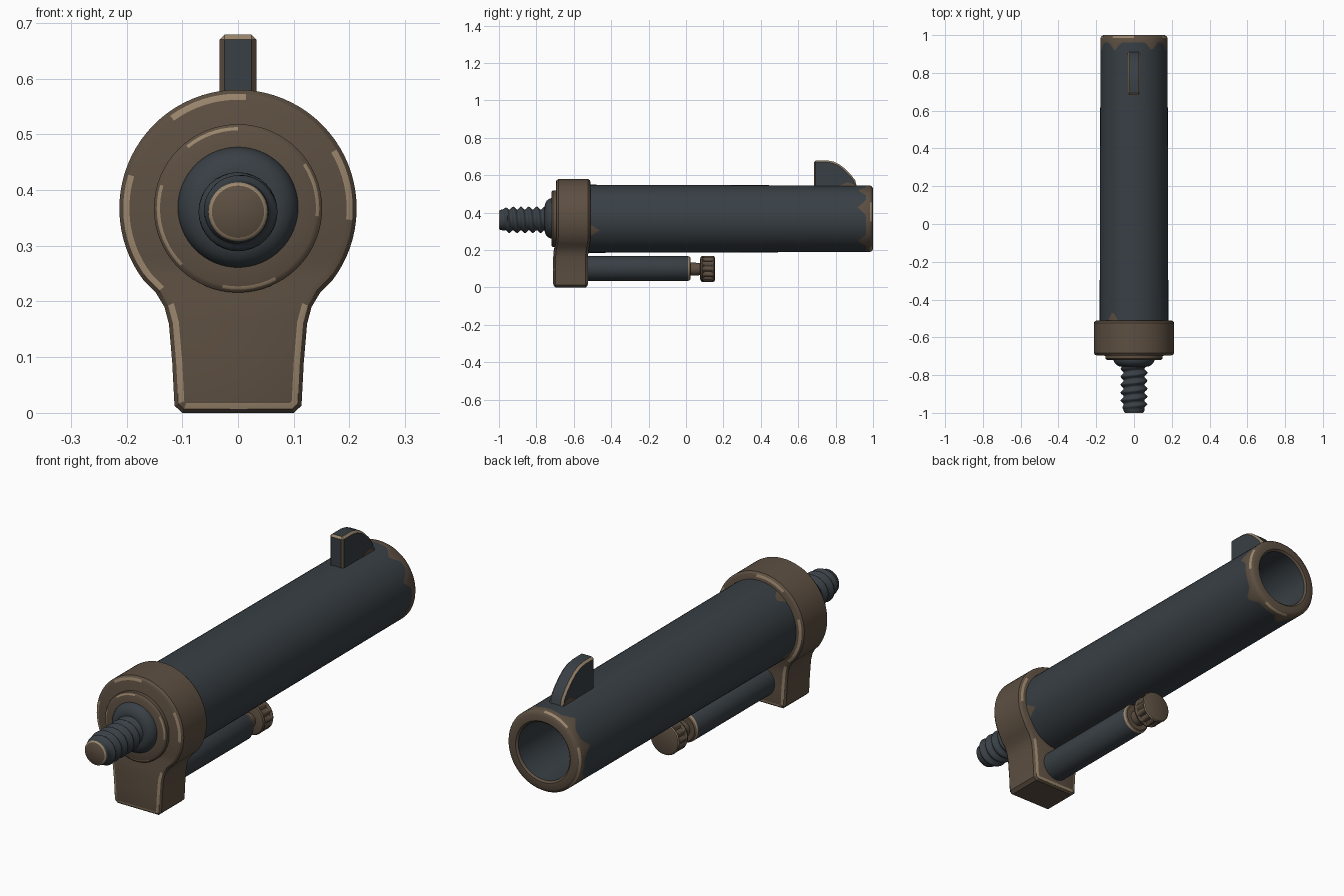
import bpy, bmesh, math

if "Cube" in bpy.data.objects:
    bpy.data.objects.remove(bpy.data.objects["Cube"])

TAU = 2 * math.pi
AXIS = 0.367          # height of the main tube axis


def material(name, rgb):
    m = bpy.data.materials.new(name)
    m.diffuse_color = (*rgb, 1)
    m.use_nodes = True
    m.node_tree.nodes["Principled BSDF"].inputs["Base Color"].default_value = m.diffuse_color
    return m


MATS = [material("dark slate", (0.040, 0.050, 0.059)),
        material("bronze brown", (0.110, 0.079, 0.054)),
        material("worn tan", (0.320, 0.235, 0.150))]
SLATE, BROWN, TAN = 0, 1, 2


def finish(name, bm, angle=35):
    bmesh.ops.remove_doubles(bm, verts=bm.verts, dist=1e-5)
    bmesh.ops.recalc_face_normals(bm, faces=bm.faces)
    mesh = bpy.data.meshes.new(name)
    bm.to_mesh(mesh)
    bm.free()
    for m in MATS:
        mesh.materials.append(m)
    ob = bpy.data.objects.new(name, mesh)
    bpy.context.collection.objects.link(ob)
    bpy.ops.object.select_all(action='DESELECT')
    ob.select_set(True)
    bpy.context.view_layer.objects.active = ob
    bpy.ops.object.shade_smooth_by_angle(angle=math.radians(angle))
    return ob


def lathe(name, z, rings, colours, n=64, angle=35):
    """Turn rings of (y, r) around the y axis; y, r and colours may be functions of the angle."""
    bm = bmesh.new()
    val = lambda v, a: v(a) if callable(v) else v
    rows = []
    for y, r in rings:
        row = []
        for i in range(n):
            a = TAU * i / n
            rr = val(r, a)
            row.append(bm.verts.new((rr * math.cos(a), val(y, a), z + rr * math.sin(a))))
        rows.append(row)
    for k in range(len(rows) - 1):
        for i in range(n):
            j = (i + 1) % n
            f = bm.faces.new((rows[k][i], rows[k][j], rows[k + 1][j], rows[k + 1][i]))
            f.material_index = val(colours[k], TAU * (i + 0.5) / n)
    return finish(name, bm, angle)


def spike(a, degrees, width):
    """Triangular wear spike around the given angle, 0 to 1."""
    d = abs((math.degrees(a) - degrees + 180) % 360 - 180)
    return max(0, 1 - d / width)


def patchy(a):
    """Tan wear in arcs, brown between them."""
    return TAN if math.sin(4 * a + 0.6) + 0.6 * math.sin(7 * a) > -0.1 else BROWN


# Main tube with worn muzzle and open bore
def muzzle_wear(a):
    return 0.962 - 0.045 * max(spike(a, d, 13) for d in (20, 58, 125, 165, 215, 262, 318))


def breech_wear(a):
    return -0.53 + 0.07 * max(spike(a, d, 14) for d in (128, 340, 215))


lathe("main_tube", AXIS,
      [(-0.6, 0), (-0.6, 0.182), (breech_wear, 0.182), (0.85, 0.178), (muzzle_wear, 0.178),
       (0.985, 0.178), (0.994, 0.172), (1.0, 0.162), (1.0, 0.134), (0.992, 0.126),
       (-0.4, 0.124), (-0.4, 0)],
      [BROWN, BROWN, SLATE, SLATE, BROWN, patchy, BROWN, BROWN, BROWN, SLATE, SLATE], n=72)

# Collar with lower lug: outline as left/right pairs, bottom to top
half = [(0.100, 0.0), (0.114, 0.013), (0.118, 0.09), (0.124, 0.16), (0.132, 0.19), (0.147, 0.215)]
for k in range(28):
    a = math.radians(-38 + k * 124 / 27)
    half.append((0.213 * math.cos(a), AXIS + 0.213 * math.sin(a)))
bm = bmesh.new()
ends = []
for y in (-0.683, -0.523):
    ends.append([(bm.verts.new((-x, y, z)), bm.verts.new((x, y, z))) for x, z in half])
caps = []
for e in ends:
    flip = e is ends[1]
    faces = []
    for (l0, r0), (l1, r1) in zip(e, e[1:]):
        faces.append(bm.faces.new((l1, r1, r0, l0) if flip else (l0, r0, r1, l1)))
    caps.append(faces)
loops = [[p[0] for p in e] + [p[1] for p in reversed(e)] for e in ends]
for i in range(len(loops[0])):
    j = (i + 1) % len(loops[0])
    bm.faces.new((loops[0][i], loops[0][j], loops[1][j], loops[1][i]))
bmesh.ops.recalc_face_normals(bm, faces=bm.faces)
for f in bm.faces:
    f.material_index = BROWN
for faces in caps:
    for step, (thick, depth) in enumerate(((0.007, 0.009), (0.011, 0.004))):
        rim = bmesh.ops.inset_region(bm, faces=faces, thickness=thick, depth=depth,
                                     use_even_offset=True, use_boundary=True)["faces"]
        for f in rim:
            c = f.calc_center_median()
            a = math.atan2(c.z - AXIS, c.x)
            if step == 1:
                f.material_index = TAN if 0.02 < c.z < 0.2 else patchy(a)
for v in bm.verts:     # lug sits slightly forward of the ring
    v.co.y -= 0.014 * min(1, max(0, (0.26 - v.co.z) / 0.08))
finish("collar_and_lug", bm, 25)

# Raised ring on the collar front
lathe("collar_ring", AXIS,
      [(-0.68, 0.151), (-0.712, 0.151), (-0.717, 0.146), (-0.72, 0.140), (-0.72, 0.09)],
      [BROWN, BROWN, patchy, BROWN])

# Rounded boss the screw grows out of
lathe("screw_boss", 0.369,
      [(-0.70, 0.108), (-0.722, 0.108), (-0.735, 0.103), (-0.746, 0.093), (-0.753, 0.080),
       (-0.756, 0.066), (-0.75, 0.0)], [SLATE] * 6)

# Screw with a helical thread
def thread(y):
    fade = min(1, (y + 0.985) / 0.03)
    return lambda a: 0.055 + 0.016 * fade * (0.5 + 0.5 * math.sin(TAU * y / 0.042 + a))


ys = [-0.985 + k * 0.005 for k in range(50)]
lathe("screw", 0.361,
      [(-1.0, 0), (-1.0, 0.047), (-0.995, 0.053)] + [(y, thread(y)) for y in ys],
      [BROWN, TAN] + [SLATE] * len(ys), n=32, angle=60)

# Ejector rod under the tube, with neck and fluted knob
lathe("lower_rod", 0.101,
      [(-0.56, 0), (-0.56, 0.067), (0.010, 0.067), (0.018, 0.064), (0.023, 0.058), (0.023, 0)],
      [SLATE, SLATE, TAN, BROWN, BROWN], n=40)
lathe("rod_neck", 0.098, [(0.015, 0.036), (0.05, 0.034), (0.09, 0.032)], [BROWN, BROWN], n=28)


def flute(a):
    return 0.064 + 0.006 * math.cos(12 * a)


lathe("rod_knob", 0.099,
      [(0.076, 0), (0.076, 0.055), (0.080, 0.066), (0.088, 0.070), (0.095, flute), (0.140, flute),
       (0.146, 0.070), (0.151, 0.067), (0.155, 0.058), (0.155, 0)],
      [BROWN, BROWN, BROWN, BROWN, BROWN, BROWN, TAN, BROWN, BROWN], n=72)

# Front sight blade: extruded profile with worn bevelled edges
profile = [(0.684, 0.52), (0.684, 0.679), (0.755, 0.679), (0.79, 0.672), (0.82, 0.658),
           (0.85, 0.635), (0.88, 0.605), (0.905, 0.572), (0.917, 0.52)]
bm = bmesh.new()
sides = [[bm.verts.new((x, y, z)) for y, z in profile] for x in (-0.033, 0.033)]
for s in sides:
    bm.faces.new(s)
for i in range(len(profile)):
    j = (i + 1) % len(profile)
    bm.faces.new((sides[0][i], sides[0][j], sides[1][j], sides[1][i]))
bmesh.ops.recalc_face_normals(bm, faces=bm.faces)
sharp = [e for e in bm.edges if e.calc_face_angle() > math.radians(40)]
edge_faces = bmesh.ops.bevel(bm, geom=sharp, offset=0.009, segments=1,
                             profile=0.5, affect='EDGES')["faces"]
for f in edge_faces:
    c = f.calc_center_median()
    f.material_index = BROWN if c.y < 0.70 and c.z < 0.67 else TAN
finish("front_sight", bm, 30)
# Worn foot of the sight, as thin plates on both flanks
for side in (-1, 1):
    bm = bmesh.new()
    tri = [bm.verts.new((side * 0.0335, y, z)) for y, z in
           ((0.79, 0.53), (0.906, 0.53), (0.906, 0.55), (0.86, 0.562))]
    bm.faces.new(tri if side > 0 else tri[::-1])
    f = list(bm.faces)[0]
    f.material_index = BROWN
    ext = bmesh.ops.extrude_face_region(bm, geom=[f])["geom"]
    for v in (g for g in ext if isinstance(g, bmesh.types.BMVert)):
        v.co.x += side * 0.001
    for f in bm.faces:
        f.material_index = BROWN
    finish("sight_wear_" + ("right" if side > 0 else "left"), bm)
